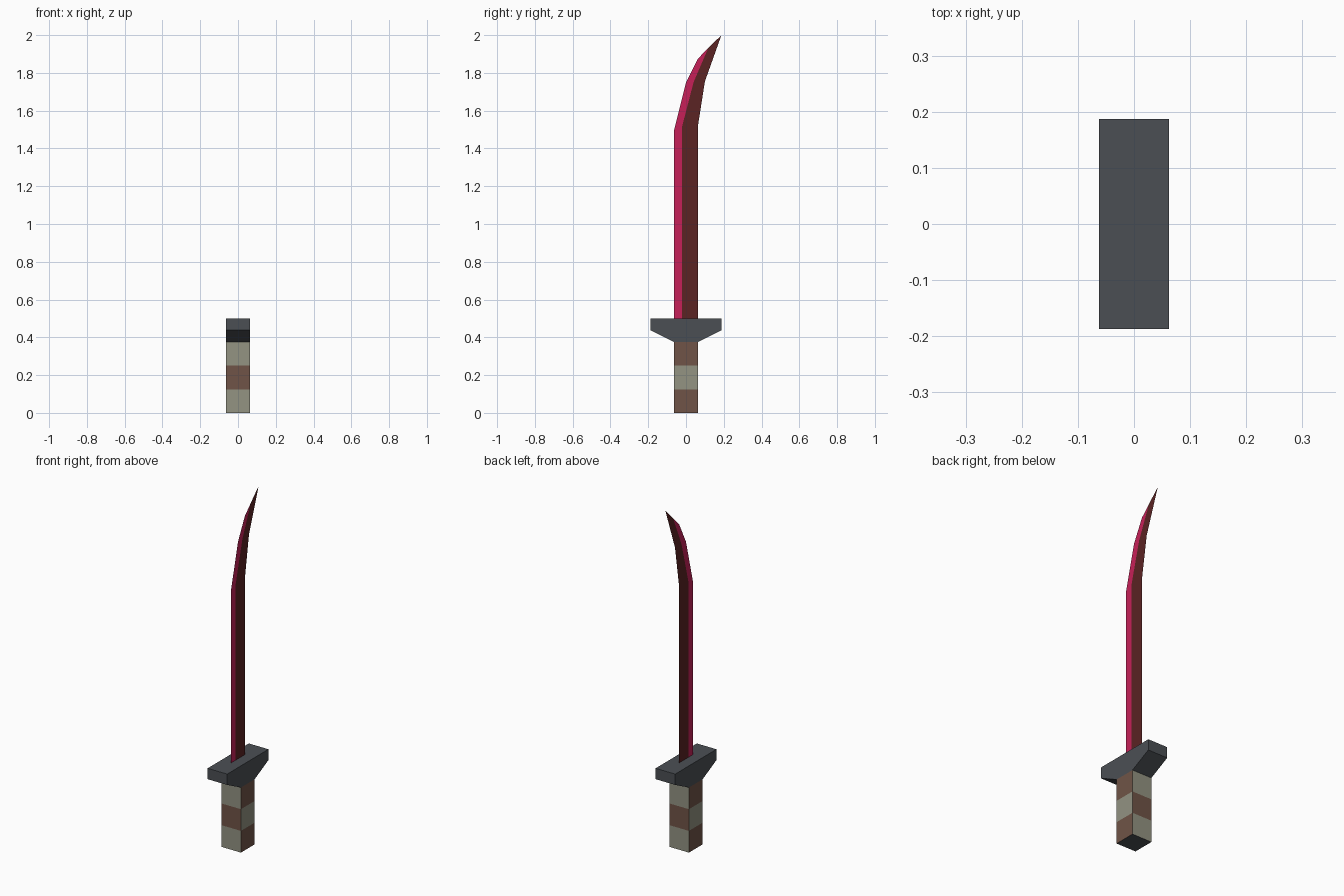
import bpy
import bmesh
from mathutils import Vector

default = bpy.data.objects.get("Cube")
if default:
    bpy.data.objects.remove(default, do_unlink=True)


def material(name, rgb):
    """Flat material from 0-255 display values, converted to linear."""
    linear = [((c / 255 + 0.055) / 1.055) ** 2.4 for c in rgb] + [1.0]
    mat = bpy.data.materials.new(name)
    mat.use_nodes = True
    mat.diffuse_color = linear
    mat.node_tree.nodes["Principled BSDF"].inputs["Base Color"].default_value = linear
    return mat


def finish(name, bm, mats):
    mesh = bpy.data.meshes.new(name)
    bm.to_mesh(mesh)
    bm.free()
    for mat in mats:
        mesh.materials.append(mat)
    obj = bpy.data.objects.new(name, mesh)
    bpy.context.collection.objects.link(obj)
    return obj


steel = material("dark_steel", (75, 79, 84))
brown = material("brown_leather", (112, 84, 71))
sage = material("sage_cloth", (147, 147, 130))
crimson = material("crimson_edge", (198, 32, 88))
maroon = material("maroon_blade", (91, 35, 35))

HALF = 0.0625      # half the thickness of grip and guard
BAND = 0.125       # height of one wrap band

# Grip: square post cut into three bands, colours swapping on adjacent sides
bm = bmesh.new()
bmesh.ops.create_cube(bm, size=1)
bmesh.ops.scale(bm, vec=(2 * HALF, 2 * HALF, 3 * BAND), verts=bm.verts)
bmesh.ops.translate(bm, vec=(0, 0, 1.5 * BAND), verts=bm.verts)
for i in (1, 2):
    bmesh.ops.bisect_plane(bm, geom=bm.verts[:] + bm.edges[:] + bm.faces[:],
                           plane_co=(0, 0, i * BAND), plane_no=(0, 0, 1))
bm.normal_update()
for f in bm.faces:
    if abs(f.normal.z) > 0.5:
        f.material_index = 2
    else:
        band = int(f.calc_center_median().z / BAND)
        f.material_index = (band + (abs(f.normal.y) > 0.5)) % 2
finish("grip", bm, [brown, sage, steel])

# Guard: tapered profile extruded across the thickness
bm = bmesh.new()
side = [(HALF, 0.375), (0.1875, 0.4375), (0.1875, 0.5)]
profile = side + [(-y, z) for y, z in reversed(side)]
face = bm.faces.new([bm.verts.new((-HALF, y, z)) for y, z in profile])
ext = bmesh.ops.extrude_face_region(bm, geom=[face])
bmesh.ops.translate(bm, vec=Vector((2 * HALF, 0, 0)),
                    verts=[g for g in ext["geom"] if isinstance(g, bmesh.types.BMVert)])
bmesh.ops.recalc_face_normals(bm, faces=bm.faces)
finish("guard", bm, [steel])

# Blade: flat sheet, each row runs cutting edge, bevel line, spine
rows = [
    [(-0.0625, 0.5), (-0.021, 0.5), (0.0625, 0.5)],
    [(-0.0625, 1.5), (-0.021, 1.515), (0.0625, 1.515)],
    [(0.0, 1.75), (0.04, 1.75), (0.1, 1.755)],
    [(0.0625, 1.875), (0.117, 1.93), (0.1875, 2.0)],
]
bm = bmesh.new()
grid = [[bm.verts.new((0, y, z)) for y, z in row] for row in rows]
for low, high in zip(grid, grid[1:]):
    for i in range(2):
        f = bm.faces.new((low[i], low[i + 1], high[i + 1], high[i]))
        f.material_index = i
finish("blade", bm, [crimson, maroon])
